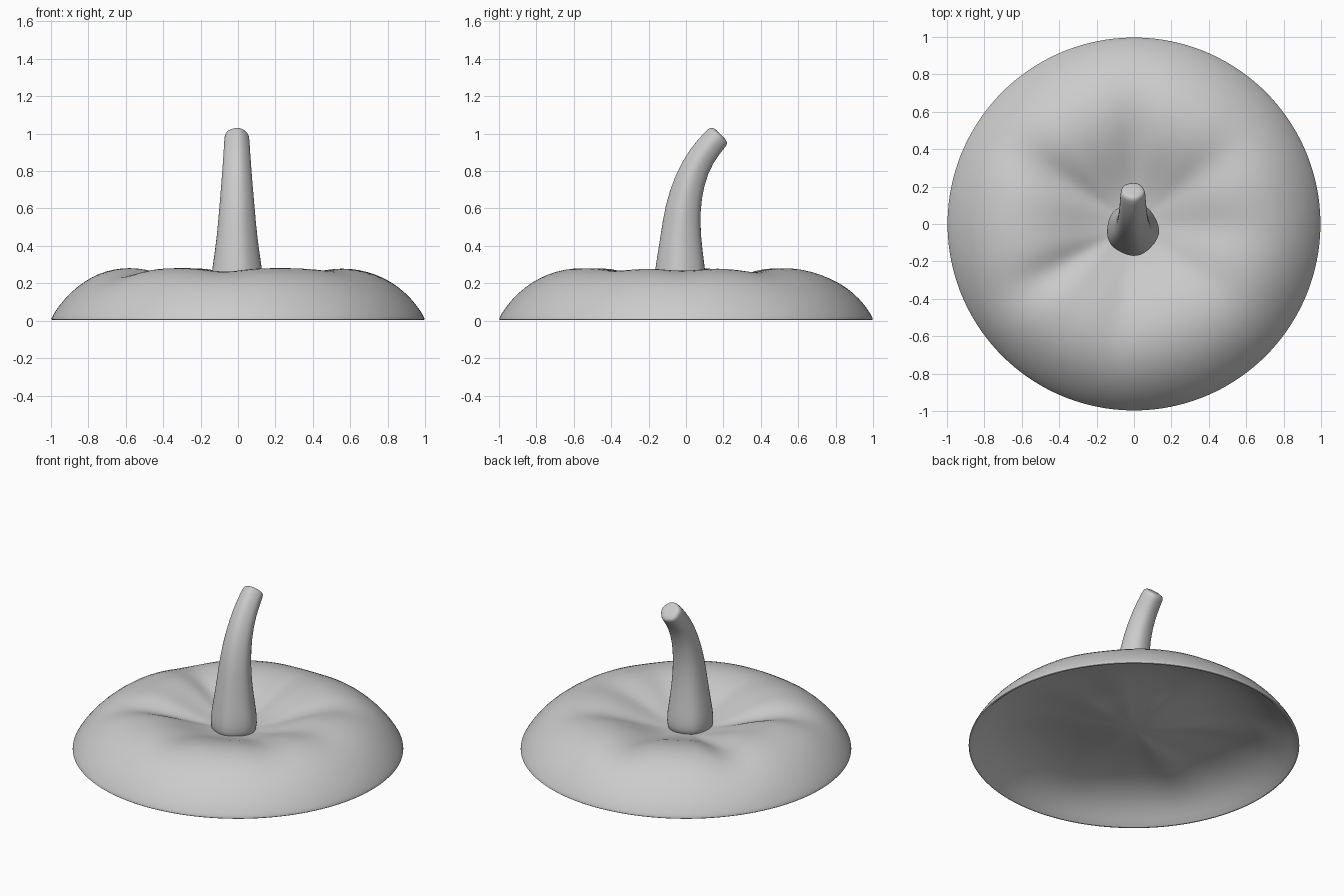
import bpy, bmesh, math
from mathutils import Vector

if "Cube" in bpy.data.objects:
    bpy.data.objects.remove(bpy.data.objects["Cube"])


def loft(name, rings, angle, levels):
    """Skin a list of closed vertex rings, cap both ends and smooth the result."""
    bm = bmesh.new()
    loops = [[bm.verts.new(p) for p in ring] for ring in rings]
    n = len(rings[0])
    for a, b in zip(loops, loops[1:]):
        for i in range(n):
            j = (i + 1) % n
            bm.faces.new((a[i], a[j], b[j], b[i]))
    for loop in (loops[0], loops[-1]):
        centre = bm.verts.new(sum((v.co for v in loop), Vector()) / n)
        for i in range(n):
            bm.faces.new((loop[i], loop[(i + 1) % n], centre))
    bmesh.ops.recalc_face_normals(bm, faces=bm.faces)
    mesh = bpy.data.meshes.new(name)
    bm.to_mesh(mesh)
    bm.free()
    obj = bpy.data.objects.new(name, mesh)
    bpy.context.collection.objects.link(obj)
    sub = obj.modifiers.new("smooth", 'SUBSURF')
    sub.levels = sub.render_levels = levels
    bpy.context.view_layer.objects.active = obj
    obj.select_set(True)
    bpy.ops.object.shade_smooth_by_angle(angle=math.radians(angle))
    obj.select_set(False)
    return obj


# Ribs of the lid: (angle in degrees, groove depth, half width in radians)
GROOVES = [(148, .045, .28), (90, .035, .3), (38, .025, .3), (-2, .015, .3),
           (-38, .015, .3), (-97, .02, .3), (-150, .045, .26)]


def groove(a, r):
    fade = max(0, min(1, (r - .15) / .3)) * max(0, min(1, (.92 - r) / .35))
    depth = 0
    for deg, d, w in GROOVES:
        delta = (a - math.radians(deg) + math.pi) % math.tau - math.pi
        depth += d * math.exp(-(delta / w) ** 2 * 2)
    return depth * fade


# Lid: lathe profile, grooved outside running over the rim to a hollow underside
outer = [(.06, .15), (.14, .155), (.22, .178), (.3, .208), (.38, .24), (.46, .266),
         (.54, .281), (.62, .282), (.7, .267), (.78, .236), (.86, .183),
         (.93, .115), (.975, .055), (.995, .02), (1.0, .005)]
inner = [(.99, 0), (.96, .03), (.88, .105), (.76, .165), (.6, .197), (.42, .185),
         (.25, .15), (.08, .125)]
SEG = 96
rings = []
for k, (r, z) in enumerate(outer + inner):
    ring = []
    for i in range(SEG):
        a = math.tau * i / SEG
        drop = groove(a, r) * (1 if k < len(outer) else .5)
        ring.append((r * math.cos(a), r * math.sin(a), z - drop))
    rings.append(ring)
loft("pumpkin_lid", rings, 60, 1)

# Stem: softly ridged tube along a curved path, (y, z, radius)
path = [(-.03, .135, .115), (-.03, .15, .14), (-.03, .22, .143), (-.03, .3, .131),
        (-.027, .45, .109), (-.018, .6, .096), (.018, .75, .083),
        (.08, .88, .073), (.16, .972, .068), (.178, .99, .064), (.184, .996, .045)]
rings = []
for k, (y, z, r) in enumerate(path):
    y0, z0, _ = path[max(k - 1, 0)]
    y1, z1, _ = path[min(k + 1, len(path) - 1)]
    t = Vector((0, y1 - y0, z1 - z0)).normalized()
    side = Vector((1, 0, 0))
    up = t.cross(side)
    ring = []
    for i in range(20):
        a = math.tau * i / 20
        rr = r * (1 + .03 * math.cos(5 * a + .6))
        ring.append(Vector((-.007, y, z)) + side * rr * math.cos(a) + up * rr * math.sin(a))
    rings.append(ring)
loft("stem", rings, 60, 1)
